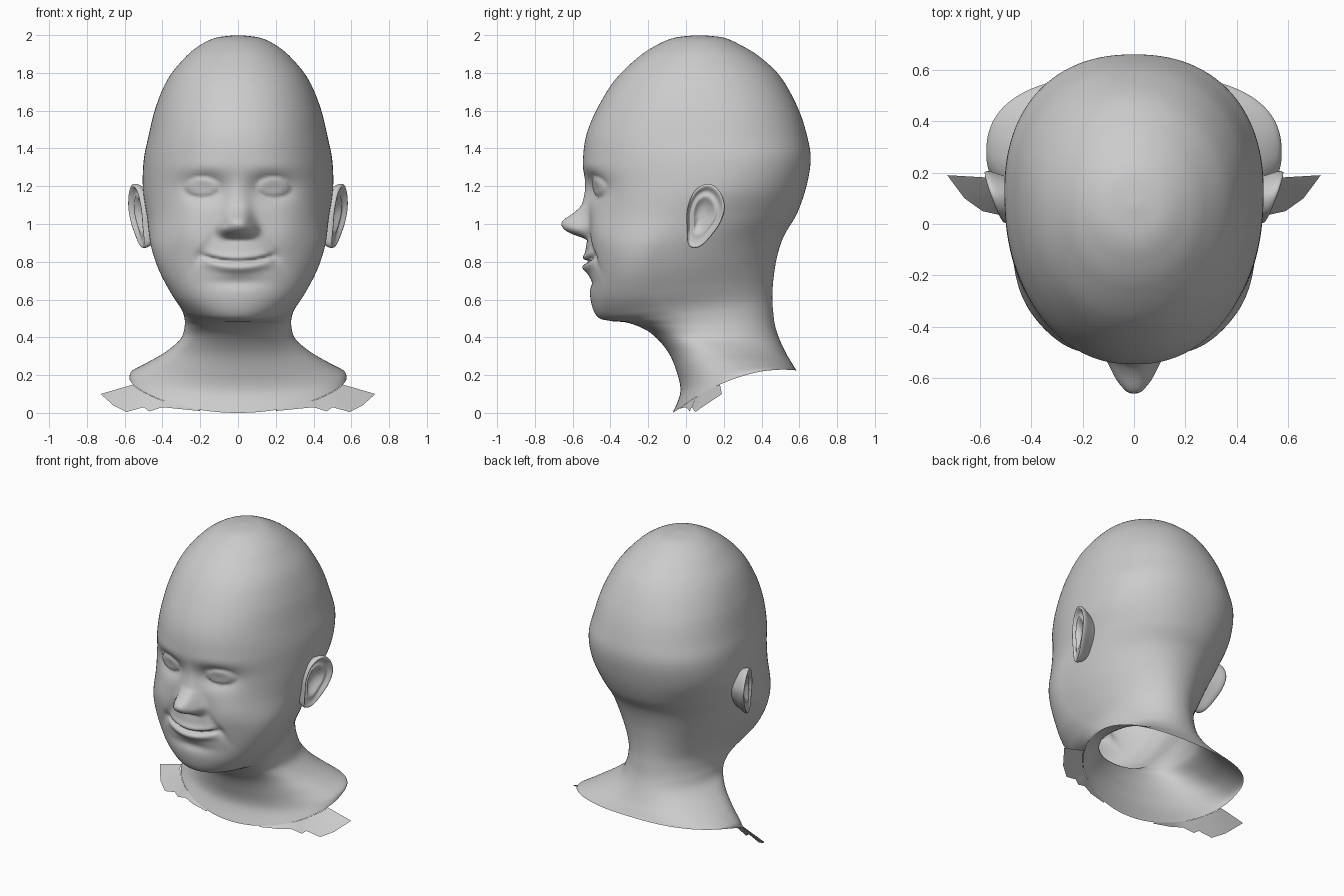
import bpy, bmesh, math
from math import exp, sin, cos, pi

# Tilted cross-section rings, crown to shoulders:
# front y, front z, back y, back z, half width, side y, side z
RINGS = [
    (.05, 1.999, .09, 1.999, .02, .07, 1.999),
    (-.06, 1.986, .20, 1.986, .12, .07, 1.985),
    (-.15, 1.950, .29, 1.947, .20, .07, 1.947),
    (-.25, 1.885, .39, 1.885, .277, .07, 1.885),
    (-.37, 1.77, .50, 1.78, .37, .08, 1.77),
    (-.46, 1.63, .59, 1.62, .435, .11, 1.62),
    (-.525, 1.48, .64, 1.47, .475, .13, 1.46),
    (-.545, 1.33, .66, 1.34, .50, .14, 1.33),
    (-.53, 1.18, .635, 1.19, .503, .10, 1.18),
    (-.52, 1.03, .585, 1.05, .482, -.01, 1.04),
    (-.515, .88, .52, .94, .462, -.14, .89),
    (-.51, .74, .483, .83, .42, -.18, .76),
    (-.505, .60, .463, .71, .357, -.16, .64),
    (-.47, .51, .457, .61, .305, -.08, .56),
    (-.40, .487, .462, .53, .285, .00, .51),
    (-.30, .475, .472, .46, .283, .08, .455),
    (-.19, .425, .495, .39, .305, .14, .39),
    (-.10, .33, .53, .315, .38, .20, .325),
    (-.05, .22, .56, .265, .48, .25, .265),
    (-.03, .11, .575, .24, .56, .27, .215),
    (-.07, 0, .585, .225, .575, .27, .185),
]
# Superellipse power of the front and back halves
FRONT = [2, 2, 2, 2.05, 2.1, 2.15, 2.15, 2.15, 2.15, 2.15, 2.15, 2.1, 2.05,
         2, 2, 2, 2, 2, 2, 2, 2]
BACK = [2, 2, 2, 2, 2.05, 2.15, 2.2, 2.25, 2.2, 2.15, 2.1, 2.1, 2.1, 2.1, 2.1,
        2.1, 2.1, 2.2, 2.4, 2.5, 2.5]
KEYS = [r + n for r, n in zip(RINGS, zip(FRONT, BACK))]


def spline(p, u, closed=False):
    i = int(u)
    f = u - i
    n = len(p)
    g = (lambda k: p[k % n]) if closed else (lambda k: p[max(0, min(n - 1, k))])
    return [.5 * (2*b + (c-a)*f + (2*a-5*b+4*c-d)*f*f + (3*b-a-3*c+d)*f**3)
            for a, b, c, d in zip(g(i-1), g(i), g(i+1), g(i+2))]


def lookup(table, z):
    for i, (a, b) in enumerate(zip(table, table[1:])):
        if b[0] < z <= a[0]:
            return spline(table, i + (a[0] - z) / (a[0] - b[0]))[1:]
    return [0] * (len(table[0]) - 1)


def bump(x, z, cx, cz, sx, sz):
    return exp(-((x - cx) / sx) ** 2 - ((z - cz) / sz) ** 2)


# Nose: height, projection, half width
NOSE = [(1.26, 0, .06), (1.18, .01, .058), (1.10, .03, .064), (1.06, .072, .068),
        (1.015, .134, .074), (.98, .134, .075), (.95, .09, .07), (.915, 0, .065)]


def face_relief(x, z):
    """Outward offset of the face; x is folded to one side."""
    x = abs(x)
    h = 0
    amp, wid = lookup(NOSE, z)
    if amp:
        h += amp * exp(-(x / wid) ** 3)
    h += .035 * bump(x, z, .08, .972, .03, .033)
    # brow, eye socket and closed lid
    h += .008 * bump(x, z, .19, 1.29, .15, .05)
    h -= .054 * bump(x, z, .175, 1.19, .115, .075)
    q = ((x - .19) / .09) ** 2 + ((z - 1.195) / .052) ** 2
    if q < 1:
        h += .034 * (1 - q) ** .6
    # cheeks and smile folds
    h += .02 * bump(x, z, .27, .96, .12, .11)
    h -= .010 * bump(x, z, .12 + (.95 - z) * .65, .86, .03, .10)
    # smiling mouth
    m = .80 + .9 * x * x
    taper = max(0, 1 - (x / .2) ** 2)
    h += .022 * bump(x, z, 0, .82, .14, .09)
    h += .012 * taper * exp(-((z - m - .02) / .02) ** 2)
    h += .022 * taper * exp(-((z - m + .032) / .024) ** 2)
    h -= .028 * min(1, taper * 2) * exp(-((z - m) / .010) ** 2)
    h -= .010 * bump(x, z, .19, .83, .035, .03)
    h -= .014 * bump(x, z, 0, .69, .13, .03)
    return h


def make(name, verts, faces):
    me = bpy.data.meshes.new(name)
    me.from_pydata(verts, [], faces)
    bm = bmesh.new()
    bm.from_mesh(me)
    bmesh.ops.recalc_face_normals(bm, faces=bm.faces)
    bm.to_mesh(me)
    bm.free()
    ob = bpy.data.objects.new(name, me)
    bpy.context.collection.objects.link(ob)
    me.polygons.foreach_set("use_smooth", [True] * len(me.polygons))
    return ob


def loft_faces(rows, cols):
    return [(i*cols + j, i*cols + (j+1) % cols, (i+1)*cols + (j+1) % cols, (i+1)*cols + j)
            for i in range(rows - 1) for j in range(cols)]


# Head and neck skin
COLS, STEP = 224, 13
rows = (len(KEYS) - 1) * STEP + 1
verts = []
for i in range(rows):
    yf, zf, yb, zb, w, ys, zs, nf, nb = spline(KEYS, min(i / STEP, len(KEYS) - 1.00001))
    for j in range(COLS):
        t = 2 * pi * j / COLS
        s, c = sin(t), -cos(t)
        n = nf if c < 0 else nb
        r = (abs(s) ** n + abs(c) ** n) ** (-1 / n)
        v = r * c
        x = w * r * s
        y = ys + v * ((ys - yf) if v < 0 else (yb - ys))
        z = zs + (zb - zf) / 2 * v + ((zf + zb) / 2 - zs) * v * v
        if v < -.1 and .55 < z < 1.45:
            y -= face_relief(x, z) * min(1, (-v - .1) * 3)
        verts.append((x, y, z))
faces = loft_faces(rows, COLS) + [tuple(range(COLS))]
make("head_and_neck", verts, faces)

# Ears: outline in y, z and nested rings of (scale, outward offset)
OUTLINE = [(.115, 1.215), (.175, 1.18), (.207, 1.10), (.19, 1.02), (.145, .95),
           (.085, .885), (.035, .872), (.008, .90), (.004, .98), (.006, 1.08), (.045, 1.175)]
LAYERS = [(.66, -.13), (.86, -.05), (.98, -.02), (1.0, .0), (.97, .012), (.89, .012),
          (.79, -.010), (.69, -.012), (.58, .003), (.46, -.018), (.25, -.034), (.06, -.036)]
EC = 44
ev = []
for k, (sc, dx) in enumerate(LAYERS):
    for j in range(EC):
        y, z = spline(OUTLINE, j * len(OUTLINE) / EC, True)
        y, z = .085 + (y - .085) * sc, 1.05 + (z - 1.05) * sc
        d = dx * max(.1, min(1, (z - .89) / .1)) if k > 4 else dx
        ev.append((.495 + .36 * y + .07 * (z - 1.05) + d, y, z))
ef = loft_faces(len(LAYERS), EC) + [tuple(range((len(LAYERS) - 1) * EC, len(LAYERS) * EC))]
ears = make("ears", ev, ef)
ears.modifiers.new("mirror", 'MIRROR')
sub = ears.modifiers.new("smooth", 'SUBSURF')
sub.levels = sub.render_levels = 1

# Ragged shoulder edge
inner = [(.2, -.05, .015), (.3, -.017, .036), (.4, .025, .066), (.44, .05, .08),
         (.48, .08, .1), (.52, .12, .122), (.545, .15, .137), (.555, .18, .15)]
outer = [(.2, -.055, .01), (.32, -.035, .022), (.4, 0, .03), (.47, .02, .008),
         (.5, .03, .03), (.59, .05, .005), (.66, .1, .04), (.727, .19, .1)]
k = len(inner)
edge = make("shoulder_edge", inner + outer,
            [(i, i + k, i + k + 1, i + 1) for i in range(k - 1)])
edge.modifiers.new("mirror", 'MIRROR')
